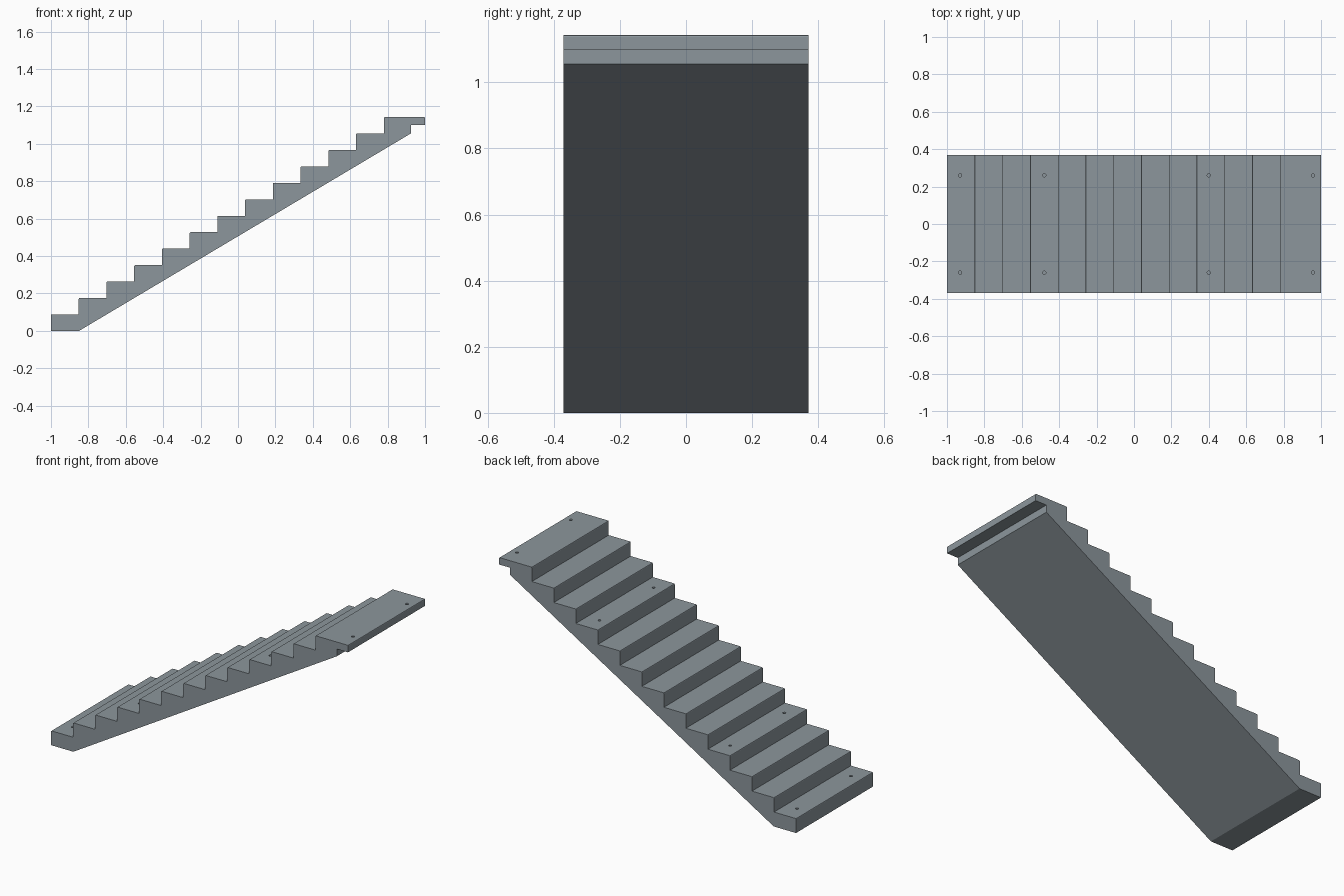
import bpy, bmesh

if "Cube" in bpy.data.objects:
    bpy.data.objects.remove(bpy.data.objects["Cube"])

STEPS, TREAD, RISE, HALF_W = 13, 0.1483, 0.0879, 0.37
R = 0.005  # small nosing chamfer

mat = bpy.data.materials.new("blue_grey")
mat.diffuse_color = (0.262, 0.305, 0.332, 1)
mat.use_nodes = True
mat.node_tree.nodes["Principled BSDF"].inputs["Base Color"].default_value = mat.diffuse_color


def add_object(name, bm):
    bmesh.ops.recalc_face_normals(bm, faces=bm.faces)
    me = bpy.data.meshes.new(name)
    bm.to_mesh(me)
    bm.free()
    ob = bpy.data.objects.new(name, me)
    bpy.context.collection.objects.link(ob)
    me.materials.append(mat)
    return ob


# Side profile: stepped top, landing lip, sloping underside
pts = [(-1, 0)]
for i in range(STEPS):
    x, z = -1 + i * TREAD, (i + 1) * RISE
    pts += [(x, z - R), (x + R * 0.3, z - R * 0.3), (x + R, z)]
    if i < STEPS - 1:
        pts.append((x + TREAD, z))
top = STEPS * RISE
pts += [(1 - R, top), (1 - R * 0.3, top - R * 0.3), (1, top - R),
        (1, 1.10), (0.925, 1.10), (0.925, 1.056), (-0.85, 0)]

bm = bmesh.new()
face = bm.faces.new([bm.verts.new((x, -HALF_W, z)) for x, z in pts])
ext = bmesh.ops.extrude_face_region(bm, geom=[face])
bmesh.ops.translate(bm, vec=(0, 2 * HALF_W, 0),
                    verts=[g for g in ext["geom"] if isinstance(g, bmesh.types.BMVert)])
stairs = add_object("staircase", bm)

# Blind screw holes in four of the treads
bm = bmesh.new()
for x, step in ((-0.93, 1), (-0.48, 4), (0.40, 10), (0.957, 13)):
    for y in (-0.26, 0.26):
        cyl = bmesh.ops.create_cone(bm, cap_ends=True, segments=16, radius1=0.009,
                                    radius2=0.009, depth=0.06)
        bmesh.ops.translate(bm, verts=cyl["verts"], vec=(x, y, step * RISE))
cutter = add_object("hole_cutter", bm)
cutter.hide_render = True
cutter.hide_set(True)
mod = stairs.modifiers.new("holes", "BOOLEAN")
mod.operation, mod.solver, mod.object = "DIFFERENCE", "EXACT", cutter
